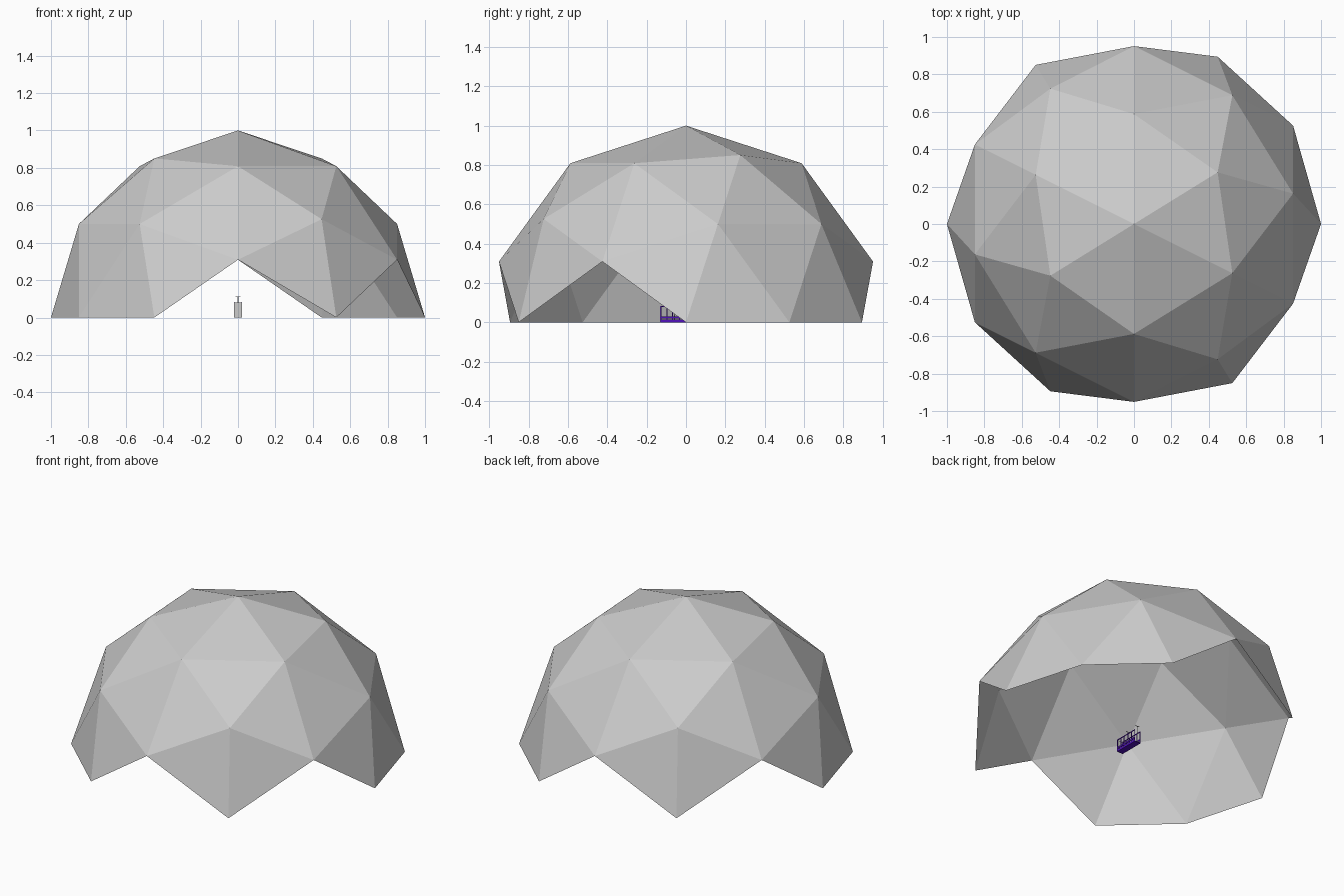
import bpy, bmesh, math
from mathutils import Matrix, Vector

if "Cube" in bpy.data.objects:
    bpy.data.objects.remove(bpy.data.objects["Cube"])


def material(name, rgb):
    m = bpy.data.materials.new(name)
    m.diffuse_color = (*rgb, 1)
    m.use_nodes = True
    m.node_tree.nodes["Principled BSDF"].inputs["Base Color"].default_value = m.diffuse_color
    return m


grey = material("light grey", (0.6, 0.6, 0.6))
purple = material("purple", (0.08, 0.005, 0.5))


def finish(name, bm, mat):
    mesh = bpy.data.meshes.new(name)
    bm.to_mesh(mesh)
    bm.free()
    mesh.materials.append(mat)
    obj = bpy.data.objects.new(name, mesh)
    bpy.context.collection.objects.link(obj)
    return obj


# Geodesic shell: icosahedron split once, pushed to the unit sphere, upper faces kept
phi = (1 + math.sqrt(5)) / 2
bm = bmesh.new()
for a in (-1, 1):
    for b in (-phi, phi):
        for co in ((a, 0, b), (b, a, 0), (0, b, a)):
            bm.verts.new(Vector(co).normalized())
bmesh.ops.convex_hull(bm, input=bm.verts[:])
bmesh.ops.subdivide_edges(bm, edges=bm.edges[:], cuts=1, use_grid_fill=True)
for v in bm.verts:
    v.co.normalize()
low = [f for f in bm.faces if min(v.co.z for v in f.verts) < -0.01]
bmesh.ops.delete(bm, geom=low, context='FACES')
bmesh.ops.rotate(bm, verts=bm.verts[:], cent=(0, 0, 0),
                 matrix=Matrix.Rotation(math.atan(1 / phi), 3, 'Z'))
bmesh.ops.recalc_face_normals(bm, faces=bm.faces[:])
top = max(bm.faces, key=lambda f: f.calc_center_median().z)
if top.normal.z < 0:
    bmesh.ops.reverse_faces(bm, faces=bm.faces[:])
finish("dome_shell", bm, grey)


def boxes(name, spans, mat):
    """One object made of boxes given as (x0, x1, y0, y1, z0, z1)."""
    bm = bmesh.new()
    for x0, x1, y0, y1, z0, z1 in spans:
        m = Matrix.Translation(((x0 + x1) / 2, (y0 + y1) / 2, (z0 + z1) / 2))
        m = m @ Matrix.Diagonal((x1 - x0, y1 - y0, z1 - z0, 1))
        bmesh.ops.create_cube(bm, size=1, matrix=m)
    finish(name, bm, mat)


# Small open carriage standing under the dome
Y0, Y1, W = -0.13, 0.034, 0.022
sides = []
for x0, x1 in ((-W, -W + 0.003), (W - 0.003, W)):
    sides += [(x0, x1, Y0, Y1, z, z + h)
              for z, h in ((0.003, 0.012), (0.02, 0.01), (0.077, 0.005))]
    sides += [(x0, x1, y, y + 0.005, 0.003, 0.08)
              for y in (Y0, -0.1, -0.07, -0.035, 0.0, Y1 - 0.005)]
boxes("carriage_side_frames", sides, purple)
boxes("carriage_floor", [(-W, W, Y0, Y1, 0, 0.004)], purple)
boxes("carriage_end_panels", [(-W, W, Y0 - 0.002, Y0, 0, 0.08)], grey)

# Thin posts with crossbars rising above the carriage
for name, y in (("front_post", -0.06), ("rear_post", Y1 - 0.004)):
    boxes(name, [(-0.0015, 0.0015, y, y + 0.003, 0.004, 0.112),
                 (-0.014, 0.014, y, y + 0.003, 0.11, 0.113)], grey)
